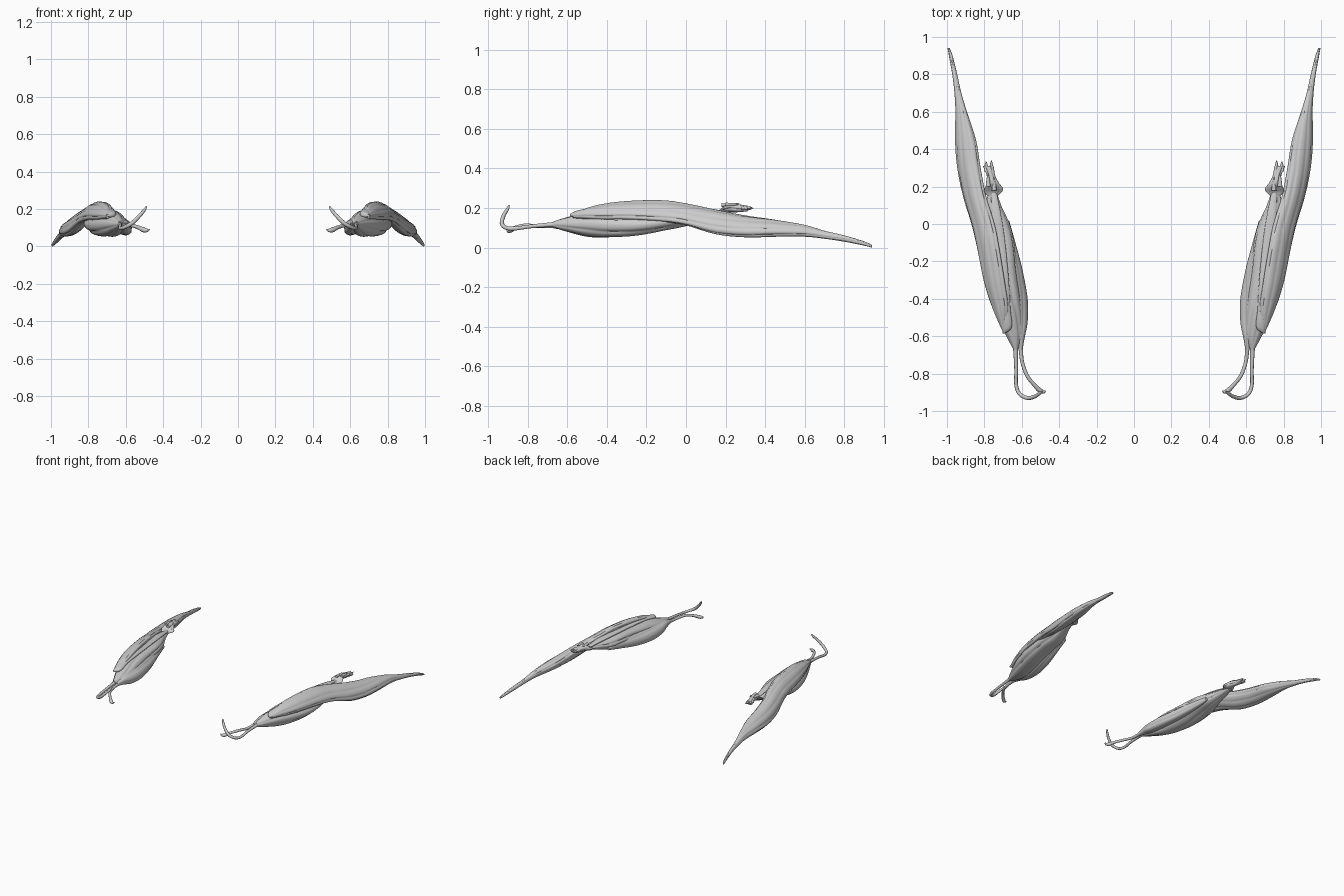
import bpy, bmesh
from math import sin, cos, pi


def catmull(a, b, c, d, t):
    return [0.5 * (2*q + (r-p)*t + (2*p-5*q+4*r-s)*t*t + (3*q-p-3*r+s)*t**3)
            for p, q, r, s in zip(a, b, c, d)]


def resample(rows, steps):
    out = []
    for i in range(len(rows) - 1):
        a, d = rows[max(i-1, 0)], rows[min(i+2, len(rows)-1)]
        out += [catmull(a, rows[i], rows[i+1], d, k/steps) for k in range(steps)]
    return out + [list(rows[-1])]


def make(name, rings):
    """Skin a list of closed rings, cap the ends, mirror to the other side."""
    bm = bmesh.new()
    vs = [[bm.verts.new(p) for p in r] for r in rings]
    n = len(vs[0])
    for a, b in zip(vs, vs[1:]):
        for j in range(n):
            bm.faces.new((a[j], a[(j+1) % n], b[(j+1) % n], b[j]))
    bm.faces.new(vs[0][::-1])
    bm.faces.new(vs[-1])
    bmesh.ops.recalc_face_normals(bm, faces=bm.faces)
    me = bpy.data.meshes.new(name)
    bm.to_mesh(me)
    bm.free()
    ob = bpy.data.objects.new(name, me)
    bpy.context.collection.objects.link(ob)
    ob.modifiers.new("mirror", 'MIRROR')
    bpy.ops.object.select_all(action='DESELECT')
    bpy.context.view_layer.objects.active = ob
    ob.select_set(True)
    bpy.ops.object.shade_smooth_by_angle(angle=0.9)
    return ob


def belly(name, rows, ribs=7, ripple=0.05, twist=3.0, steps=6, n=56):
    """rows: y, xmin, xmax, zmin, zmax, lean (lean slants the section)."""
    rings = []
    secs = resample(rows, steps)
    for i, (y, x0, x1, z0, z1, lean) in enumerate(secs):
        s = i / (len(secs) - 1)
        ring = []
        for j in range(n):
            t = 2*pi*j/n
            # fibre bundles: rounded ridges with narrow grooves
            k = 1 - ripple * (1 - abs(sin(ribs*t/2 + twist*s)))**2 * 2
            ring.append(((x0+x1)/2 + (x1-x0)/2*k*cos(t), y,
                         (z0+z1)/2 + (z1-z0)/2*k*sin(t+lean)))
        rings.append(ring)
    return make(name, rings)


def tendon(name, pts):
    """pts: x, y, z, radius; swept with bevelled curve."""
    cu = bpy.data.curves.new(name, 'CURVE')
    cu.dimensions = '3D'
    cu.bevel_depth = 1.0
    cu.bevel_resolution = 3
    cu.use_fill_caps = True
    path = resample(pts, 6)
    sp = cu.splines.new('POLY')
    sp.points.add(len(path) - 1)
    for p, (x, y, z, r) in zip(sp.points, path):
        p.co, p.radius = (x, y, z, 1), r
    sp.use_smooth = True
    ob = bpy.data.objects.new(name, cu)
    bpy.context.collection.objects.link(ob)
    ob.modifiers.new("mirror", 'MIRROR')
    return ob


# Long outer muscle, sweeping over the top of the inner one
belly("outer_muscle", [
    (.94, .985, .997, .000, .014, 0), (.90, .970, .990, .010, .032, 0),
    (.80, .945, .972, .030, .062, 0), (.70, .923, .960, .045, .085, -.2),
    (.60, .893, .955, .055, .115, -.3), (.45, .845, .957, .054, .142, -.4),
    (.30, .820, .945, .052, .163, -.5), (.15, .790, .915, .068, .192, -.6),
    (.00, .745, .870, .112, .224, -.7), (-.12, .720, .842, .130, .240, -.7),
    (-.30, .690, .805, .140, .236, -.6), (-.45, .670, .757, .140, .215, -.4),
    (-.57, .685, .705, .150, .175, 0)], ribs=8, twist=4)

# Main inner belly
belly("inner_muscle", [
    (.19, .740, .775, .165, .185, 0), (.10, .710, .795, .140, .192, 0),
    (.00, .665, .810, .108, .200, 0), (-.10, .640, .825, .088, .202, -.2),
    (-.25, .625, .815, .060, .202, -.2), (-.40, .605, .775, .050, .195, -.1),
    (-.50, .595, .733, .055, .180, 0), (-.60, .600, .683, .080, .155, 0),
    (-.67, .620, .645, .103, .133, 0)], ribs=7, twist=-2)

# Second head along the inner edge
belly("inner_edge_muscle", [
    (.02, .668, .690, .120, .150, 0), (-.10, .634, .700, .095, .165, .2),
    (-.25, .595, .690, .068, .165, .3), (-.40, .568, .670, .058, .160, .3),
    (-.52, .567, .650, .065, .150, .2), (-.60, .582, .630, .085, .140, 0),
    (-.67, .596, .618, .098, .125, 0)], ribs=5, twist=2)

# Flat tendon sheet on top, with a frayed front end
belly("top_sheet", [
    (.17, .735, .765, .178, .190, 0), (.05, .710, .762, .185, .207, 0),
    (-.10, .688, .755, .190, .212, 0), (-.30, .668, .735, .188, .214, 0),
    (-.45, .660, .722, .175, .205, 0), (-.55, .652, .705, .155, .188, 0),
    (-.585, .690, .702, .158, .170, 0)], ribs=4, ripple=.02, twist=0)

# Torn stub at the back end of the inner muscle
belly("torn_stub", [
    (.14, .740, .772, .165, .183, 0), (.17, .708, .802, .172, .192, 0),
    (.19, .700, .800, .172, .208, .2), (.22, .722, .788, .176, .226, .2),
    (.26, .742, .788, .178, .220, .1), (.31, .750, .808, .182, .212, 0)],
    ribs=5, ripple=.09, twist=1, steps=3)

# Frayed tips of the stub
for i, (x, y, z, ln) in enumerate([(.762, .30, .195, .04), (.790, .30, .200, .035),
                                   (.748, .20, .215, .05), (.780, .22, .218, .05)]):
    belly("frayed_tip_%d" % i, [
        (y-.02, x-.014, x+.014, z-.010, z+.010, 0),
        (y+ln*.5, x-.008, x+.008, z-.006, z+.008, 0),
        (y+ln, x-.001, x+.002, z+.004, z+.006, 0)], ribs=3, steps=2, n=10)

# Two front tendons
tendon("long_tendon", [
    (.632, -.60, .120, .022), (.633, -.67, .117, .013), (.630, -.78, .108, .010),
    (.630, -.86, .097, .010), (.612, -.908, .100, .010), (.570, -.930, .122, .011),
    (.530, -.922, .160, .010), (.500, -.902, .195, .008), (.490, -.893, .214, .003)])
tendon("short_tendon", [
    (.606, -.60, .112, .020), (.605, -.67, .110, .012), (.597, -.74, .108, .010),
    (.572, -.81, .112, .010), (.535, -.858, .102, .010), (.505, -.888, .088, .013),
    (.485, -.898, .086, .009), (.472, -.893, .092, .002)])
